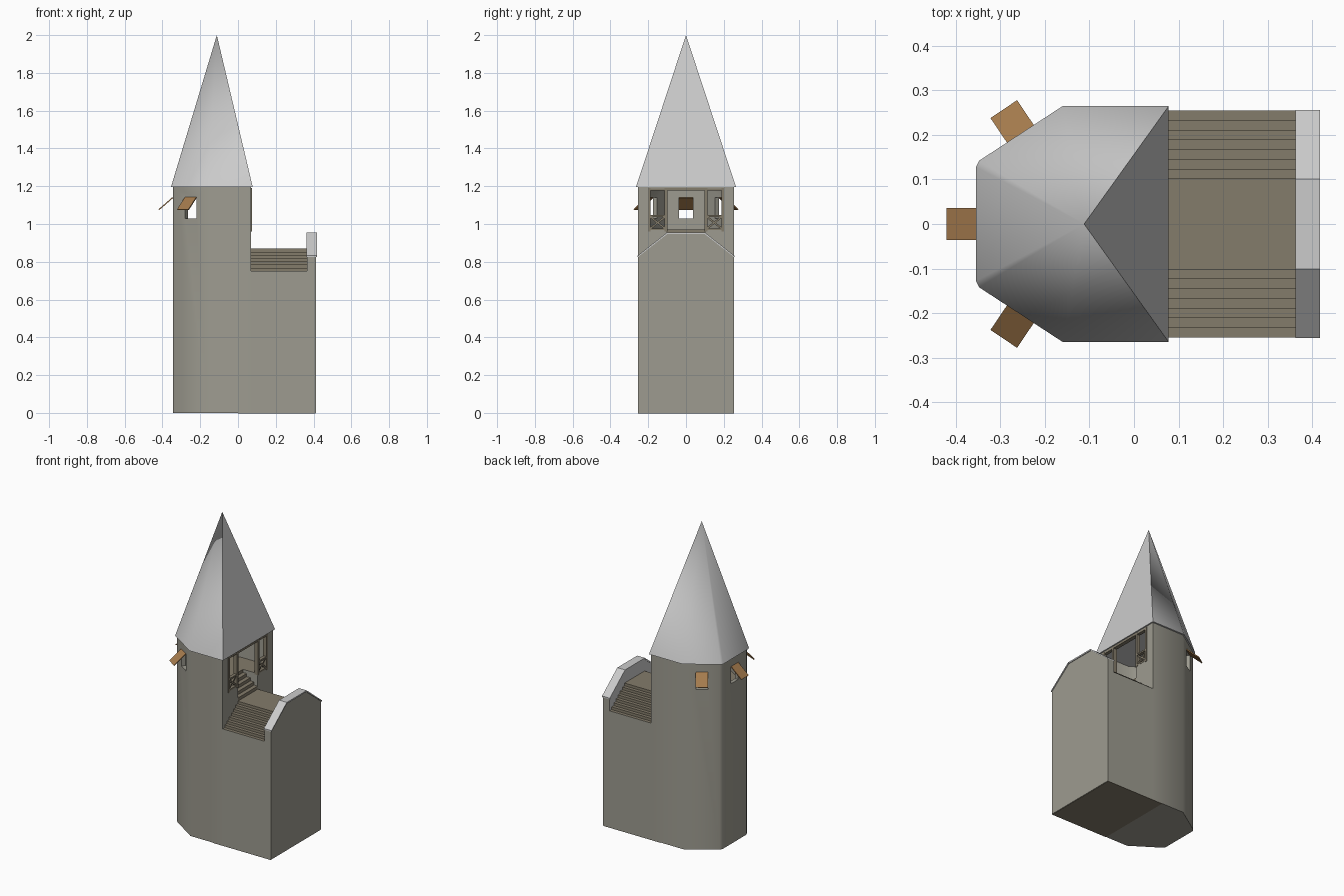
import bpy, bmesh, math
from mathutils import Matrix, Vector

if "Cube" in bpy.data.objects:
    bpy.data.objects.remove(bpy.data.objects["Cube"])


def material(name, rgb):
    m = bpy.data.materials.new(name)
    m.use_nodes = True
    m.diffuse_color = (*rgb, 1)
    m.node_tree.nodes["Principled BSDF"].inputs["Base Color"].default_value = (*rgb, 1)
    return m


STONE = material("warm grey stone", (0.34, 0.33, 0.28))
SLATE = material("light grey slate", (0.6, 0.6, 0.6))
STEP = material("brown grey steps", (0.23, 0.2, 0.145))
WOOD = material("shutter wood", (0.38, 0.2, 0.075))


def finish(name, bm, *mats):
    bmesh.ops.recalc_face_normals(bm, faces=bm.faces)
    me = bpy.data.meshes.new(name)
    bm.to_mesh(me)
    bm.free()
    ob = bpy.data.objects.new(name, me)
    bpy.context.collection.objects.link(ob)
    for m in mats:
        me.materials.append(m)
    return ob


def prism(name, pts, lo, hi, axis, *mats):
    """Extrude a profile: (x, y) along z, or (y, z) along x."""
    def place(p, t):
        return (p[0], p[1], t) if axis == "z" else (t, p[0], p[1])
    bm = bmesh.new()
    face = bm.faces.new([bm.verts.new(place(p, lo)) for p in pts])
    ext = bmesh.ops.extrude_face_region(bm, geom=[face])["geom"]
    shift = Vector(place((0, 0), hi - lo))
    bmesh.ops.translate(bm, vec=shift, verts=[v for v in ext if isinstance(v, bmesh.types.BMVert)])
    return finish(name, bm, *mats)


def box(name, lo, hi, mat, matrix=Matrix()):
    bm = bmesh.new()
    lo, hi = Vector(lo), Vector(hi)
    m = matrix @ Matrix.Translation((lo + hi) / 2) @ Matrix.Diagonal((*(hi - lo), 1))
    bmesh.ops.create_cube(bm, size=1, matrix=m)
    return finish(name, bm, mat)


def mirrored(half):
    return half + [(x, -y) for x, y in reversed(half)]


def mirrored_yz(half):
    return half + [(-y, z) for y, z in reversed(half)]


def smooth(ob, angle=40):
    bpy.ops.object.select_all(action="DESELECT")
    ob.select_set(True)
    bpy.context.view_layer.objects.active = ob
    bpy.ops.object.shade_smooth_by_angle(angle=math.radians(angle))


def paint(ob, index, rule):
    for p in ob.data.polygons:
        if rule(p.center, p.normal):
            p.material_index = index


FLOOR, EAVE, WALL_X, SIDE = 0.97, 1.195, 0.07, 0.255

# Tower shaft with its room, doorway and windows cut out
footprint = mirrored([(WALL_X, SIDE), (-0.16, SIDE), (-0.336, 0.138), (-0.345, 0.122)])
tower = prism("tower", footprint, 0, EAVE, "z", STONE, STEP)
room = mirrored([(0.045, 0.23), (-0.15, 0.23), (-0.322, 0.115)])
cutters = [
    prism("room_cutter", room, FLOOR, 1.3, "z", STONE),
    box("front_opening_cutter", (0, -0.2, FLOOR), (0.1, 0.2, 1.185), STONE),
    box("stair_cutter", (-0.06, -0.1, 0.86), (0.1, 0.1, 1.1), STONE),
]

# Window frames of reference: local x points out of the wall, origin on the wall
diagonal = math.atan2(0.83, -0.56)
windows = {
    "back": Matrix.Translation((-0.345, 0, 0)) @ Matrix.Rotation(math.pi, 4, "Z"),
    "left": Matrix.Translation((-0.25, 0.195, 0)) @ Matrix.Rotation(diagonal, 4, "Z"),
    "right": Matrix.Translation((-0.25, -0.195, 0)) @ Matrix.Rotation(-diagonal, 4, "Z"),
}
for name, frame in windows.items():
    cutters.append(box(name + "_window_cutter", (-0.06, -0.036, 1.03), (0.03, 0.036, 1.14), STONE, frame))
    # Shutter hinged at the window head
    tilt = frame @ Matrix.Translation((0, 0, 1.14)) @ Matrix.Rotation(math.radians(41), 4, "Y")
    box(name + "_shutter", (0, -0.036, -0.003), (0.098, 0.036, 0.003), WOOD, tilt)

for c in cutters:
    mod = tower.modifiers.new(c.name, "BOOLEAN")
    mod.operation, mod.solver, mod.object = "DIFFERENCE", "EXACT", c
graph = bpy.context.evaluated_depsgraph_get()
cut_mesh = bpy.data.meshes.new_from_object(tower.evaluated_get(graph))
tower.modifiers.clear()
tower.data = cut_mesh
for c in cutters:
    bpy.data.objects.remove(c)
paint(tower, 1, lambda c, n: n.z > 0.9 and 0.8 < c.z < 1)
smooth(tower)

# Spire
eaves = mirrored([(0.078, 0.265), (-0.16, 0.265), (-0.348, 0.142), (-0.355, 0.128)])
bm = bmesh.new()
ring = [bm.verts.new((x, y, EAVE)) for x, y in eaves]
tip = bm.verts.new((-0.112, 0, 2))
bm.faces.new(ring)
for a, b in zip(ring, ring[1:] + ring[:1]):
    bm.faces.new((a, b, tip))
smooth(finish("spire", bm, SLATE))

# Stepped roof of the lower wing
COUNT, LOW, TOP, INNER = 7, 0.75, 0.87, 0.102
half = [(SIDE, 0), (SIDE, LOW)]
run, rise = (SIDE - INNER) / COUNT, (TOP - LOW) / COUNT
for i in range(COUNT):
    y, z = SIDE - (i + 1) * run, LOW + i * rise
    half += [(y, z), (y, z + rise)]
wing = prism("stepped_wing", mirrored_yz(half), WALL_X, 0.366, "x", STEP, STONE)
paint(wing, 1, lambda c, n: abs(c.y) > SIDE - 0.001)

# End wall and its coping
gable = mirrored_yz([(SIDE, 0), (SIDE, 0.825), (0.1, 0.947)])
end_wall = prism("end_wall", gable, 0.366, 0.413, "x", STONE, SLATE)
paint(end_wall, 1, lambda c, n: n.x < -0.9)
coping = [(SIDE + 0.001, 0.825), (SIDE + 0.001, 0.832), (0.101, 0.955)]
under = [(0.1, 0.946), (SIDE + 0.001, 0.824)]
prism("coping", mirrored_yz(coping)[0:] + [(-y, z) for y, z in reversed(under)] + under,
      0.363, 0.418, "x", SLATE)
paint(end_wall, 0, lambda c, n: n.x > 0.9)
box("wing_underside", (0, -SIDE, -0.002), (0.41, SIDE, 0.001), STEP)

# Steps rising through the doorway into the room
for i in range(5):
    box("door_step", (-0.06, -0.1, 0.86), (0.07 - i * 0.026, 0.1, 0.89 + i * 0.02), STEP)

# Timber screen beside the doorway: posts, rails and crossed braces
for s in (-1, 1):
    for y in (0.106, 0.194):
        box("screen_post", (0.048, s * y - 0.007, 0.96), (0.073, s * y + 0.007, 1.19), STEP)
    for z in (0.972, 1.042, 1.183):
        box("screen_rail", (0.05, s * 0.15 - 0.048, z - 0.005), (0.071, s * 0.15 + 0.048, z + 0.005), STEP)
    for t in (-1, 1):
        turn = Matrix.Translation((0.06, s * 0.15, 1.007)) @ Matrix.Rotation(t * 0.67, 4, "X")
        box("screen_brace", (-0.006, -0.048, -0.005), (0.006, 0.048, 0.005), STEP, turn)
box("door_lintel", (0.048, -0.1, 1.178), (0.073, 0.1, 1.19), STEP)
